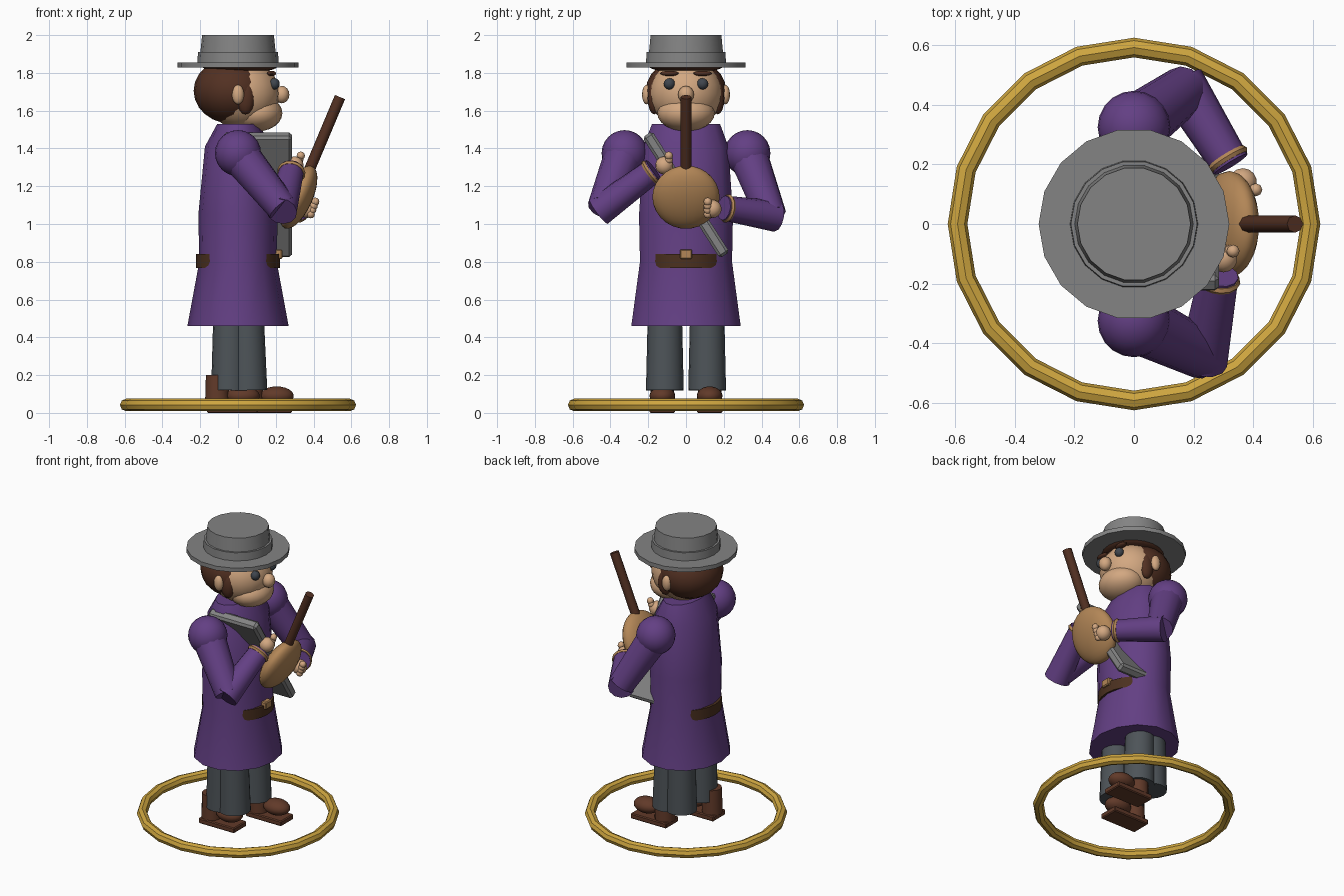
import bpy, bmesh, math
from mathutils import Vector, Matrix

cube = bpy.data.objects.get("Cube")
if cube:
    bpy.data.objects.remove(cube, do_unlink=True)


def material(name, r, g, b):
    m = bpy.data.materials.new(name)
    m.use_nodes = True
    m.diffuse_color = (r, g, b, 1)
    m.node_tree.nodes["Principled BSDF"].inputs["Base Color"].default_value = (r, g, b, 1)
    return m


PURPLE = material("coat purple", .125, .05, .23)
GREY = material("hat grey", .23, .23, .23)
GOLD = material("gold", .62, .38, .05)
TAN = material("tan", .45, .24, .095)
SKIN = material("skin", .65, .39, .22)
HAIR = material("dark brown", .085, .03, .016)
CLOTH = material("trouser grey", .075, .088, .098)
BOOT = material("boot brown", .12, .042, .022)
BELT = material("belt brown", .07, .03, .014)
EYE = material("eye slate", .05, .06, .075)


def finish(name, bm, mat, angle=46):
    bmesh.ops.recalc_face_normals(bm, faces=bm.faces)
    mesh = bpy.data.meshes.new(name)
    bm.to_mesh(mesh)
    bm.free()
    mesh.materials.append(mat)
    ob = bpy.data.objects.new(name, mesh)
    bpy.context.scene.collection.objects.link(ob)
    bpy.ops.object.select_all(action='DESELECT')
    ob.select_set(True)
    bpy.context.view_layer.objects.active = ob
    bpy.ops.object.shade_smooth_by_angle(angle=math.radians(angle))
    return ob


def ball(name, mat, at, size, tilt=0, seg=20):
    bm = bmesh.new()
    bmesh.ops.create_uvsphere(bm, u_segments=seg, v_segments=seg // 2 + 2, radius=1)
    bm.transform(Matrix.Translation(at) @ Matrix.Rotation(tilt, 4, 'Y') @ Matrix.Diagonal((*size, 1)))
    return finish(name, bm, mat)


def box(name, mat, at, size, rot=0, bevel=.006):
    bm = bmesh.new()
    bmesh.ops.create_cube(bm, size=1)
    bm.transform(Matrix.Diagonal((*size, 1)))
    bmesh.ops.bevel(bm, geom=bm.edges[:], offset=bevel, segments=1, affect='EDGES')
    bm.transform(Matrix.Translation(at) @ Matrix.Rotation(rot, 4, 'X'))
    return finish(name, bm, mat, 30)


def rod(name, mat, a, b, r1, r2, seg=12):
    a, b = Vector(a), Vector(b)
    bm = bmesh.new()
    bmesh.ops.create_cone(bm, cap_ends=True, segments=seg, radius1=r1, radius2=r2, depth=(b - a).length)
    turn = (b - a).to_track_quat('Z', 'Y').to_matrix().to_4x4()
    bm.transform(Matrix.Translation((a + b) / 2) @ turn)
    return finish(name, bm, mat)


def loft(name, mat, profile, seg):
    """Stack of ellipses, each (x radius, y radius, height), capped at both ends."""
    bm = bmesh.new()
    rings = []
    for rx, ry, z in profile:
        angles = [math.tau * i / seg for i in range(seg)]
        rings.append([bm.verts.new((rx * math.cos(t), ry * math.sin(t), z)) for t in angles])
    for low, high in zip(rings, rings[1:]):
        for i in range(seg):
            j = (i + 1) % seg
            bm.faces.new((low[i], low[j], high[j], high[i]))
    bm.faces.new(rings[0])
    bm.faces.new(rings[-1])
    return finish(name, bm, mat)


def hoop(name, mat, at, axis, major, minor, seg, sides):
    bm = bmesh.new()
    turn = Vector(axis).to_track_quat('Z', 'Y').to_matrix().to_4x4()
    place = Matrix.Translation(at) @ turn
    grid = []
    for i in range(seg):
        u = math.tau * i / seg
        row = []
        for k in range(sides):
            v = math.tau * k / sides
            r = major + minor * math.cos(v)
            row.append(bm.verts.new(place @ Vector((r * math.cos(u), r * math.sin(u), minor * math.sin(v)))))
        grid.append(row)
    for i in range(seg):
        for k in range(sides):
            i2, k2 = (i + 1) % seg, (k + 1) % sides
            bm.faces.new((grid[i][k], grid[i2][k], grid[i2][k2], grid[i][k2]))
    return finish(name, bm, mat, 30)


# Base ring
hoop("base_ring", GOLD, (0, 0, .042), (0, 0, 1), .592, .033, 20, 8)

# Coat, belt and buckle
loft("coat", PURPLE, [(.268, .297, .46), (.205, .25, .8), (.21, .255, 1.05),
                      (.175, .23, 1.41), (.11, .185, 1.53)], 14)
loft("belt", BELT, [(.222, .222, .768), (.222, .222, .84)], 24)
box("belt_buckle", TAN, (.212, 0, .84), (.045, .065, .05))

# Hat
loft("hat_brim", GREY, [(.32, .32, 1.828), (.32, .32, 1.856)], 18)
loft("hat_band", GREY, [(.215, .215, 1.85), (.212, .212, 1.91)], 18)
loft("hat_crown", GREY, [(.2, .2, 1.9), (.19, .19, 2)], 18)

# Head
ball("head", SKIN, (.02, 0, 1.69), (.2, .195, .185))
ball("jaw", SKIN, (.1, 0, 1.587), (.135, .152, .097))
ball("nose", SKIN, (.232, 0, 1.685), (.04, .042, .046), seg=12)
ball("hair", HAIR, (-.03, 0, 1.705), (.205, .213, .175))
ball("hair_fringe", HAIR, (.01, 0, 1.835), (.2, .195, .035))
for side, s in (("left", 1), ("right", -1)):
    ball(side + "_eye", EYE, (.193, s * .088, 1.742), (.028, .03, .03), seg=12)
    ball(side + "_brow", HAIR, (.178, s * .088, 1.797), (.025, .05, .014), seg=10)
    ball(side + "_ear", SKIN, (0, s * .208, 1.685), (.032, .025, .052), seg=12)
    ball(side + "_sideburn", HAIR, (.04, s * .168, 1.665), (.048, .035, .085), seg=12)

# Legs and boots, left foot stepping forward
for side, s, step in (("left", 1, .18), ("right", -1, 0)):
    y = s * .112
    rod(side + "_trouser_front", CLOTH, (.055, y, .12), (.045, y, .55), .1, .09, 16)
    rod(side + "_trouser_back", CLOTH, (-.045, y, .12), (-.04, y, .55), .097, .09, 16)
    y = s * .125
    rod(side + "_boot_shaft", BOOT, (-.11 + step, y, .03), (-.11 + step, y, .2), .065, .06)
    ball(side + "_boot_toe", BOOT, (.025 + step, y, .09), (.09, .068, .05))
    box(side + "_boot_sole", BOOT, (-.03 + step, y, .018), (.27, .135, .036))

# Arms: shoulder, elbow, wrist and hand points for each side
arms = (("left", 1, (.17, .45, 1.045), (.325, .2, 1.085), (.365, .14, 1.08)),
        ("right", -1, (.235, -.44, 1.085), (.285, -.17, 1.285), (.3, -.115, 1.31)))
for side, s, elbow, wrist, hand in arms:
    shoulder = Vector((0, s * .325, 1.375))
    elbow, wrist, hand = Vector(elbow), Vector(wrist), Vector(hand)
    along = (wrist - elbow).normalized()
    ball(side + "_shoulder", PURPLE, shoulder, (.122, .122, .122))
    rod(side + "_upper_sleeve", PURPLE, shoulder, elbow, .105, .083)
    rod(side + "_forearm_sleeve", PURPLE, elbow - along * .03, wrist, .083, .066)
    hoop(side + "_cuff", TAN, wrist - along * .02, along, .062, .014, 14, 6)
    ball(side + "_hand", SKIN, hand, (.048, .048, .048), seg=14)
    for n in range(4):
        lift = Vector((.028 - .008 * n, 0, .034 - .022 * n))
        ball(f"{side}_finger_{n + 1}", SKIN, hand + along * .03 + lift, (.022, .022, .022), seg=8)

# Round stringed instrument
tilt = math.radians(24)
ball("instrument_body", TAN, (.32, 0, 1.142), (.075, .178, .18), tilt, 24)
rod("instrument_neck", HAIR, (.375, 0, 1.28), (.54, 0, 1.672), .029, .029, 8)

# Slab slung diagonally through the coat
box("slung_slab", GREY, (.105, 0, 1.155), (.36, .062, .76), math.radians(32.6), .014)
